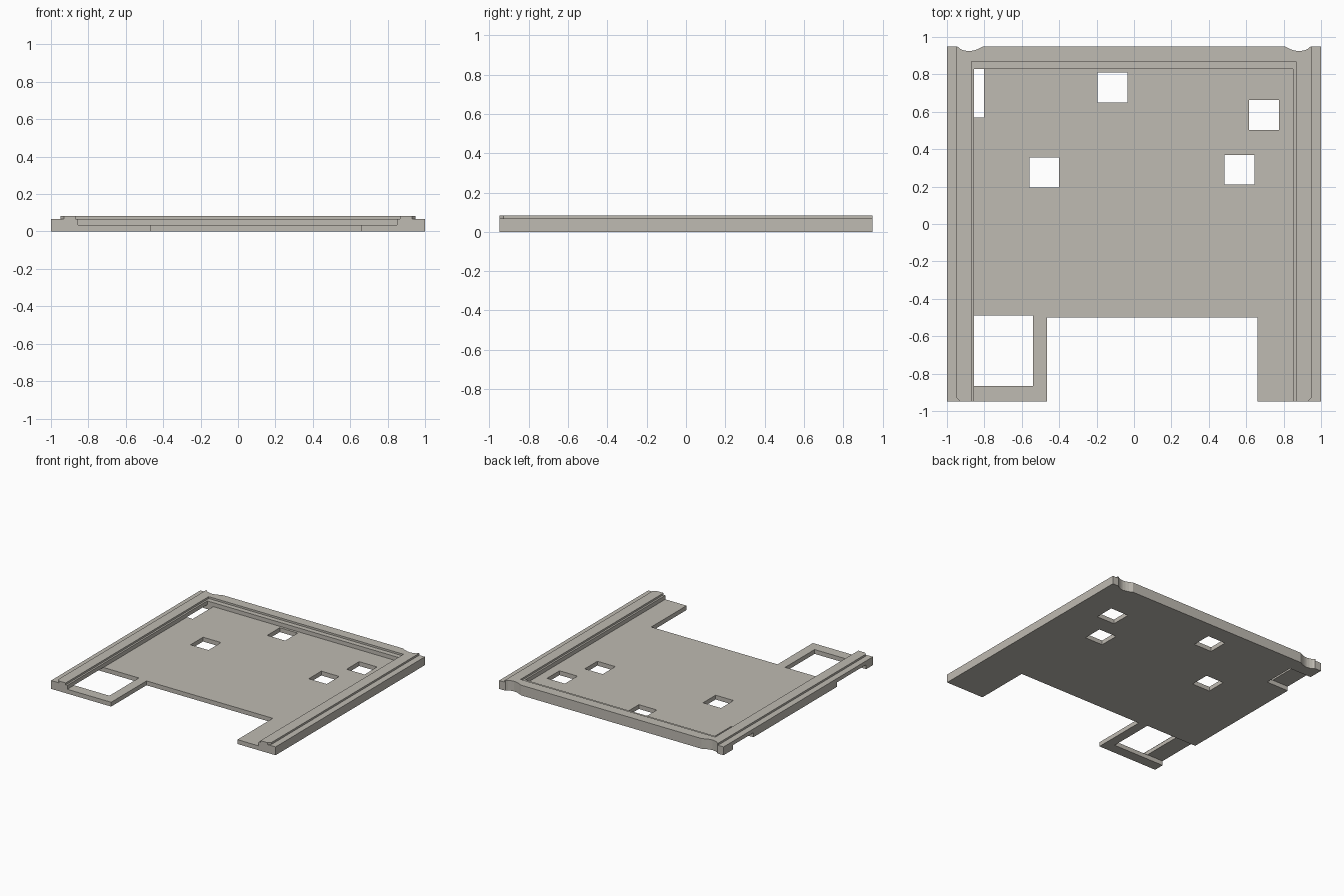
import bpy

if "Cube" in bpy.data.objects:
    bpy.data.objects.remove(bpy.data.objects["Cube"], do_unlink=True)

FLOOR, LEDGE, TOP = 0.035, 0.067, 0.082
FAR = 1.2

mat = bpy.data.materials.new("warm_grey")
mat.use_nodes = True
colour = (0.52, 0.495, 0.445, 1)
mat.diffuse_color = colour
mat.node_tree.nodes["Principled BSDF"].inputs["Base Color"].default_value = colour


def prism(name, outline, z0, z1):
    """Closed solid from a counter-clockwise outline, between z0 and z1."""
    n = len(outline)
    verts = [(x, y, z) for z in (z0, z1) for x, y in outline]
    faces = [list(range(n))[::-1], list(range(n, 2 * n))]
    for i in range(n):
        j = (i + 1) % n
        faces.append([i, j, n + j, n + i])
    mesh = bpy.data.meshes.new(name)
    mesh.from_pydata(verts, [], faces)
    mesh.materials.append(mat)
    obj = bpy.data.objects.new(name, mesh)
    bpy.context.scene.collection.objects.link(obj)
    return obj


def box(name, x0, x1, y0, y1, z0=-1, z1=1):
    return prism(name, [(x0, y0), (x1, y0), (x1, y1), (x0, y1)], z0, z1)


def mirrored(points):
    """Mirror in x, reversed so that the winding stays the same."""
    return [(-x, y) for x, y in reversed(points)]


# Tray body: front opening and scalloped back corners
scallop = [(-0.805, 0.95), (-0.835, 0.935), (-0.86, 0.927), (-0.885, 0.924),
           (-0.91, 0.928), (-0.93, 0.936), (-0.945, 0.95)]
front = [(-1, -0.95), (-0.465, -0.95), (-0.465, -0.5),
         (0.66, -0.5), (0.66, -0.95), (1, -0.95)]
body = prism("tray_body",
             front + [(1, 0.95)] + mirrored(scallop) + scallop + [(-1, 0.95)],
             0, TOP)

# Outer shoulders beside the raised side ridges, chamfered at the front
shoulder = [(-FAR, -FAR), (-0.93, -FAR), (-0.93, -0.95), (-0.95, -0.928),
            (-0.95, FAR), (-FAR, FAR)]
cutters = [prism("shoulder_right", shoulder, LEDGE, 1),
           prism("shoulder_left", mirrored(shoulder), LEDGE, 1)]

# Two-step recess, open at the front
cutters += [box("ledge_recess", -0.87, 0.865, -FAR, 0.87, LEDGE),
            box("floor_recess", -0.855, 0.85, -FAR, 0.83, FLOOR)]

# Square holes through the floor
for x, y in [(-0.48, 0.275), (-0.115, 0.73), (0.695, 0.583), (0.563, 0.29)]:
    cutters.append(box("square_hole", x - 0.08, x + 0.08, y - 0.08, y + 0.08))

# Openings that run under the side rim and out through the side
under = FLOOR + 0.001
cutters += [box("front_side_opening", -FAR, -0.54, -0.865, -0.49, -1, under),
            box("back_side_opening", -FAR, -0.802, 0.57, 0.832, -1, under)]

# Cut everything, keep the result and drop the cutters
for cutter in cutters:
    cutter.hide_render = True
    mod = body.modifiers.new(cutter.name, 'BOOLEAN')
    mod.operation = 'DIFFERENCE'
    mod.solver = 'EXACT'
    mod.object = cutter
bpy.context.view_layer.update()
result = bpy.data.meshes.new_from_object(
    body.evaluated_get(bpy.context.evaluated_depsgraph_get()))
body.modifiers.clear()
body.data = result
for cutter in cutters:
    bpy.data.objects.remove(cutter, do_unlink=True)
